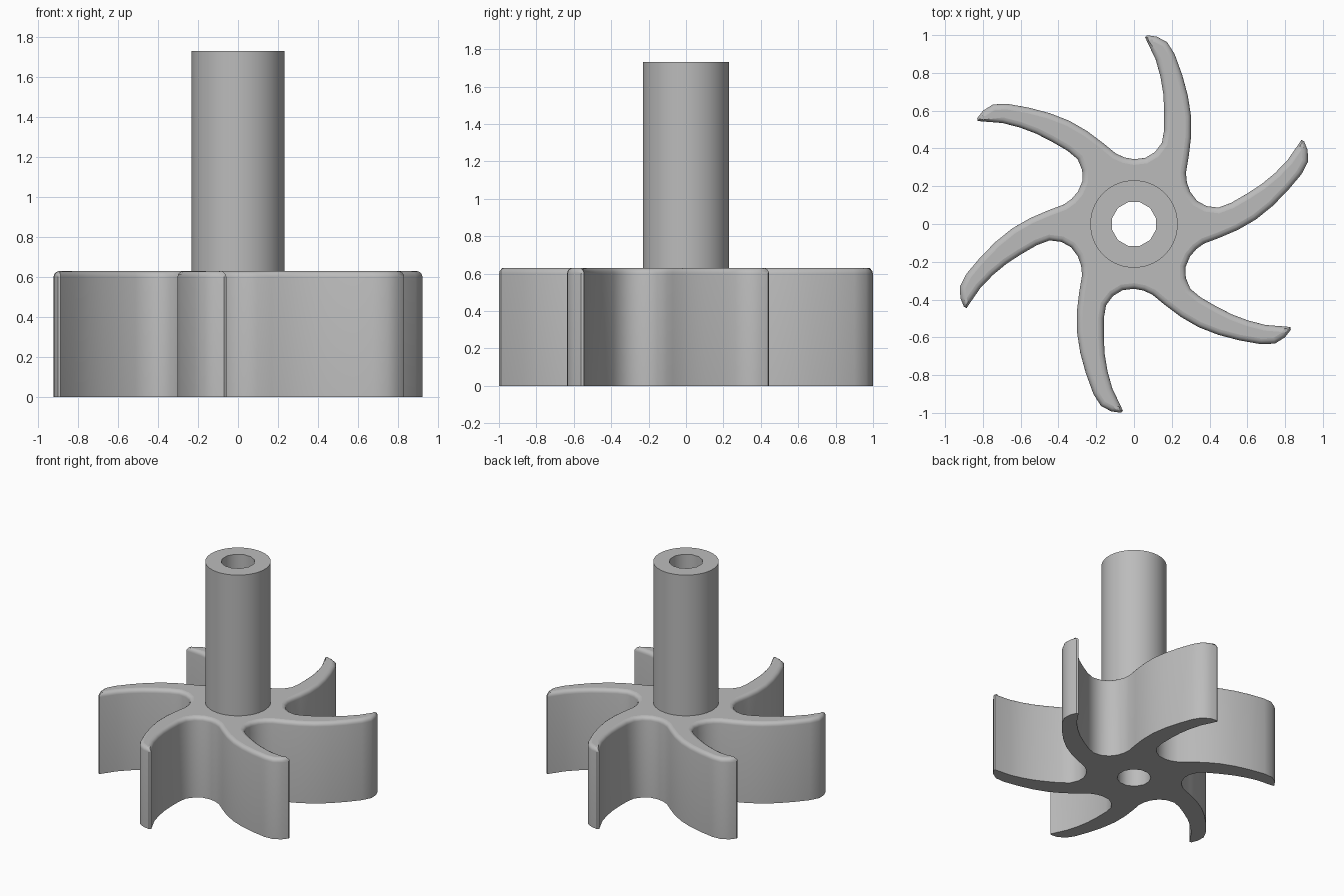
import bpy, bmesh, math
from mathutils import Vector, Matrix

cube = bpy.data.objects.get("Cube")
if cube:
    bpy.data.objects.remove(cube)

grey = bpy.data.materials.new("plain grey")
grey.use_nodes = True
GREY = (0.5, 0.5, 0.5, 1)
grey.diffuse_color = GREY
grey.node_tree.nodes["Principled BSDF"].inputs["Base Color"].default_value = GREY

HUB_TOP, SHAFT_TOP = 0.63, 1.73
SHAFT_R, BORE_R, FILLET = 0.232, 0.12, 0.03
BORE_SIDES = 12

# One blade, from the valley on its concave side over the tip to the next valley
BLADE = [(0, 0.343), (0.06, 0.35), (0.11, 0.38), (0.148, 0.43), (0.16, 0.5),
         (0.16, 0.6), (0.155, 0.69), (0.14, 0.78), (0.115, 0.87), (0.058, 0.99),
         (0.07, 0.999), (0.12, 0.992), (0.175, 0.963), (0.215, 0.9), (0.255, 0.79),
         (0.285, 0.68), (0.302, 0.57), (0.302, 0.46), (0.29, 0.36), (0.275, 0.27),
         (0.28, 0.22)]


def circle(radius, sides):
    step = math.tau / sides
    return [Vector((radius * math.cos((i + 0.5) * step),
                    radius * math.sin((i + 0.5) * step))) for i in range(sides)]


def inset(points, distance):
    """Move a clockwise outline inwards by a mitred distance."""
    result = []
    for i, p in enumerate(points):
        a = (p - points[i - 1]).normalized()
        b = (points[(i + 1) % len(points)] - p).normalized()
        na, nb = Vector((a.y, -a.x)), Vector((b.y, -b.x))
        mid = (na + nb).normalized()
        result.append(p + mid * distance / max(mid.dot(na), 0.6))
    return result


def ring(bm, points, z):
    return [bm.verts.new((p.x, p.y, z)) for p in points]


def bridge(bm, lower, upper):
    n = len(lower)
    for i in range(n):
        j = (i + 1) % n
        bm.faces.new((lower[i], lower[j], upper[j], upper[i])).smooth = True


def cap(bm, *rings):
    """Fill the flat area between an outer ring and a bore ring."""
    edges = []
    for r in rings:
        for i, v in enumerate(r):
            edges.append(bm.edges.get((r[i - 1], v)))
    bmesh.ops.triangle_fill(bm, use_beauty=True, use_dissolve=False, edges=edges)


def finish(bm, name):
    bmesh.ops.recalc_face_normals(bm, faces=bm.faces)
    for e in bm.edges:
        e.smooth = e.calc_face_angle(0) < math.radians(38)
    mesh = bpy.data.meshes.new(name)
    bm.to_mesh(mesh)
    bm.free()
    mesh.materials.append(grey)
    obj = bpy.data.objects.new(name, mesh)
    bpy.context.collection.objects.link(obj)


# Bladed rotor: six curved blades round the hub, top rim rounded, bore through
outline = []
for k in range(6):
    turn = Matrix.Rotation(-k * math.pi / 3, 2)
    outline += [turn @ Vector(p) for p in BLADE]

bm = bmesh.new()
rings = [ring(bm, outline, 0)]
for s in range(5):
    t = s / 4 * math.pi / 2
    rings.append(ring(bm, inset(outline, FILLET * (1 - math.cos(t))),
                      HUB_TOP - FILLET + FILLET * math.sin(t)))
for lower, upper in zip(rings, rings[1:]):
    bridge(bm, lower, upper)
bore = circle(BORE_R, BORE_SIDES)
bore_low, bore_high = ring(bm, bore, 0), ring(bm, bore, HUB_TOP)
bridge(bm, bore_low, bore_high)
cap(bm, rings[0], bore_low)
cap(bm, rings[-1], bore_high)
finish(bm, "bladed_rotor")

# Hollow shaft standing on the hub
bm = bmesh.new()
sides = circle(SHAFT_R, 36)
outer = [ring(bm, sides, z) for z in (HUB_TOP, SHAFT_TOP)]
inner = [ring(bm, bore, z) for z in (HUB_TOP, SHAFT_TOP)]
bridge(bm, *outer)
bridge(bm, *inner)
cap(bm, outer[0], inner[0])
cap(bm, outer[1], inner[1])
finish(bm, "hollow_shaft")
